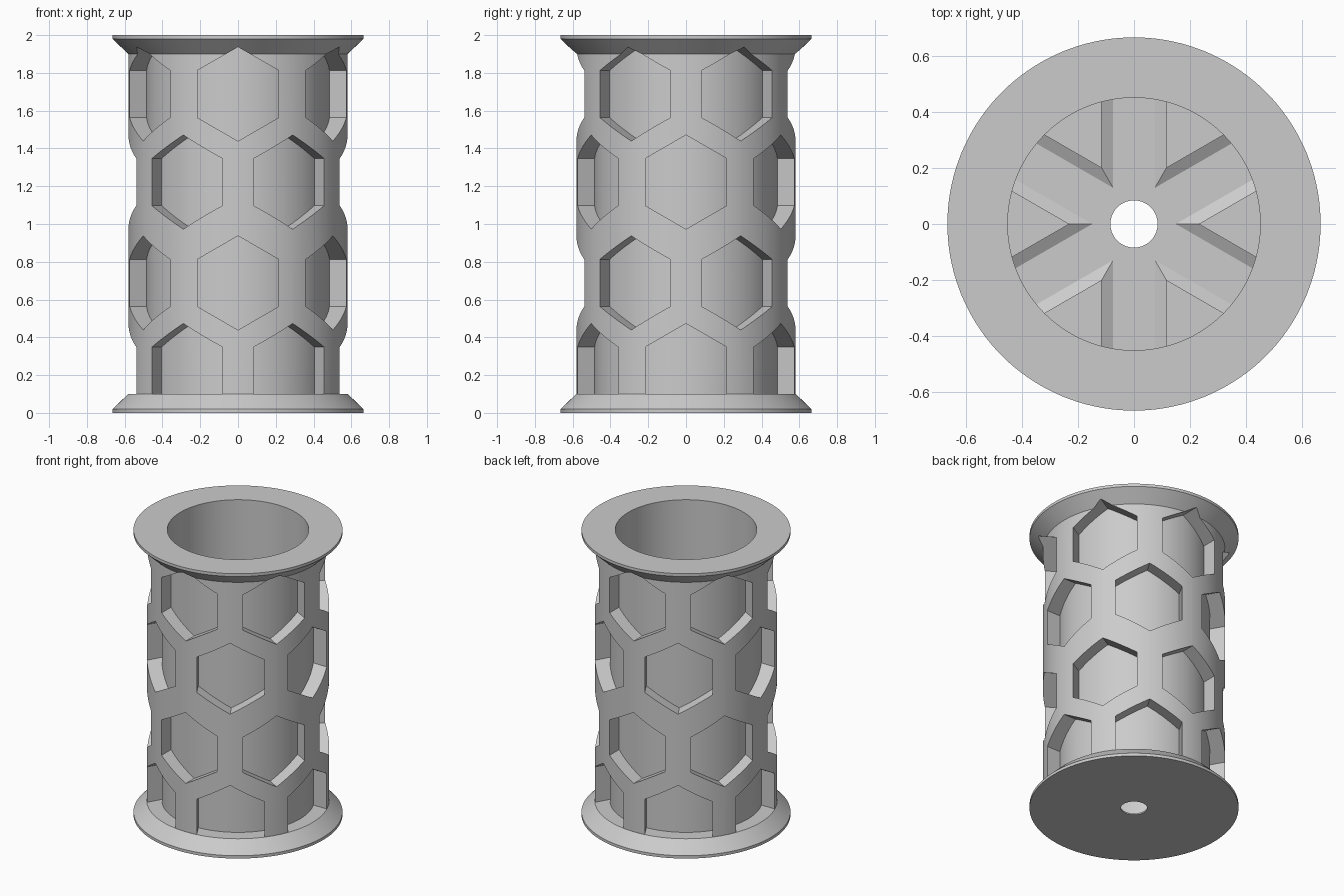
import bpy, bmesh, math
from mathutils import Matrix

SEGMENTS = 144
OUTER, POCKET_FLOOR, BORE, RIM = 0.58, 0.485, 0.45, 0.665

if "Cube" in bpy.data.objects:
    bpy.data.objects.remove(bpy.data.objects["Cube"])

grey = bpy.data.materials.new("plain grey")
grey.use_nodes = True
colour = (0.6, 0.6, 0.6, 1)
grey.diffuse_color = colour
grey.node_tree.nodes["Principled BSDF"].inputs["Base Color"].default_value = colour


def finish(bm, name):
    bmesh.ops.recalc_face_normals(bm, faces=bm.faces)
    mesh = bpy.data.meshes.new(name)
    bm.to_mesh(mesh)
    bm.free()
    mesh.materials.append(grey)
    obj = bpy.data.objects.new(name, mesh)
    bpy.context.collection.objects.link(obj)
    return obj


def lathe(name, profile):
    """Closed solid of revolution from (radius, height) pairs."""
    bm = bmesh.new()
    rings = []
    for r, z in profile:
        rings.append([bm.verts.new((r * math.cos(math.tau * i / SEGMENTS),
                                    r * math.sin(math.tau * i / SEGMENTS), z))
                      for i in range(SEGMENTS)])
    for low, high in zip(rings, rings[1:]):
        for i in range(SEGMENTS):
            j = (i + 1) % SEGMENTS
            bm.faces.new((low[i], low[j], high[j], high[i]))
    bm.faces.new(rings[0])
    bm.faces.new(rings[-1])
    return finish(bm, name)


def add_hex_bar(bm, radius, start, end, angle, z):
    """Horizontal hexagonal bar, a corner up, pointing along angle."""
    turn = Matrix.Translation((0, 0, z)) @ Matrix.Rotation(angle, 4, "Z")
    ends = []
    for x in (start, end):
        ends.append([])
        for k in range(6):
            a = math.radians(30 + 60 * k)
            v = bm.verts.new((x, radius * math.cos(a), radius * math.sin(a)))
            v.co = turn @ v.co
            ends[-1].append(v)
    near, far = ends
    bm.faces.new(near)
    bm.faces.new(far)
    for k in range(6):
        j = (k + 1) % 6
        bm.faces.new((near[k], near[j], far[j], far[k]))


def combine(target, other, operation):
    mod = target.modifiers.new(operation.lower(), "BOOLEAN")
    mod.operation = operation
    mod.solver = "EXACT"
    mod.object = other
    bpy.context.view_layer.objects.active = target
    bpy.ops.object.modifier_apply(modifier=mod.name)
    bpy.data.objects.remove(other)


# Outer sleeve with the flared top flange
spool = lathe("honeycomb_spool", [(OUTER, 0.05), (OUTER, 1.9), (RIM, 1.98), (RIM, 2)])

# Staggered rows of hexagonal pockets
bm = bmesh.new()
for z, offset in ((1.688, -90), (1.222, -60), (0.688, -90), (0.224, -60)):
    for k in range(6):
        add_hex_bar(bm, 0.249, 0.4, 0.9, math.radians(offset + 60 * k), z)
combine(spool, finish(bm, "pocket_cutter"), "DIFFERENCE")

# Inner core forming the pocket floors, with the bottom flange
core = lathe("core", [(RIM, 0), (RIM, 0.02), (OUTER + 0.001, 0.1),
                      (POCKET_FLOOR, 0.1), (POCKET_FLOOR, 1.97)])
combine(spool, core, "UNION")

# Wide bore and the small spindle hole through the base
combine(spool, lathe("bore_cutter", [(BORE, 0.1), (BORE, 2.1)]), "DIFFERENCE")

# Three crossing V grooves in the floor of the bore
for degrees in (30, 90, 150):
    bm = bmesh.new()
    add_hex_bar(bm, 0.133, -0.6, 0.6, math.radians(degrees), 0.1)
    bar = finish(bm, "groove_cutter")
    combine(bar, lathe("groove_limit", [(BORE, 0.01), (BORE, 0.5)]), "INTERSECT")
    combine(spool, bar, "DIFFERENCE")

combine(spool, lathe("hole_cutter", [(0.084, -0.1), (0.084, 0.4)]), "DIFFERENCE")

# Smooth round walls, crisp edges
bpy.ops.object.select_all(action="DESELECT")
spool.select_set(True)
bpy.context.view_layer.objects.active = spool
bpy.ops.object.shade_smooth_by_angle(angle=math.radians(20))
